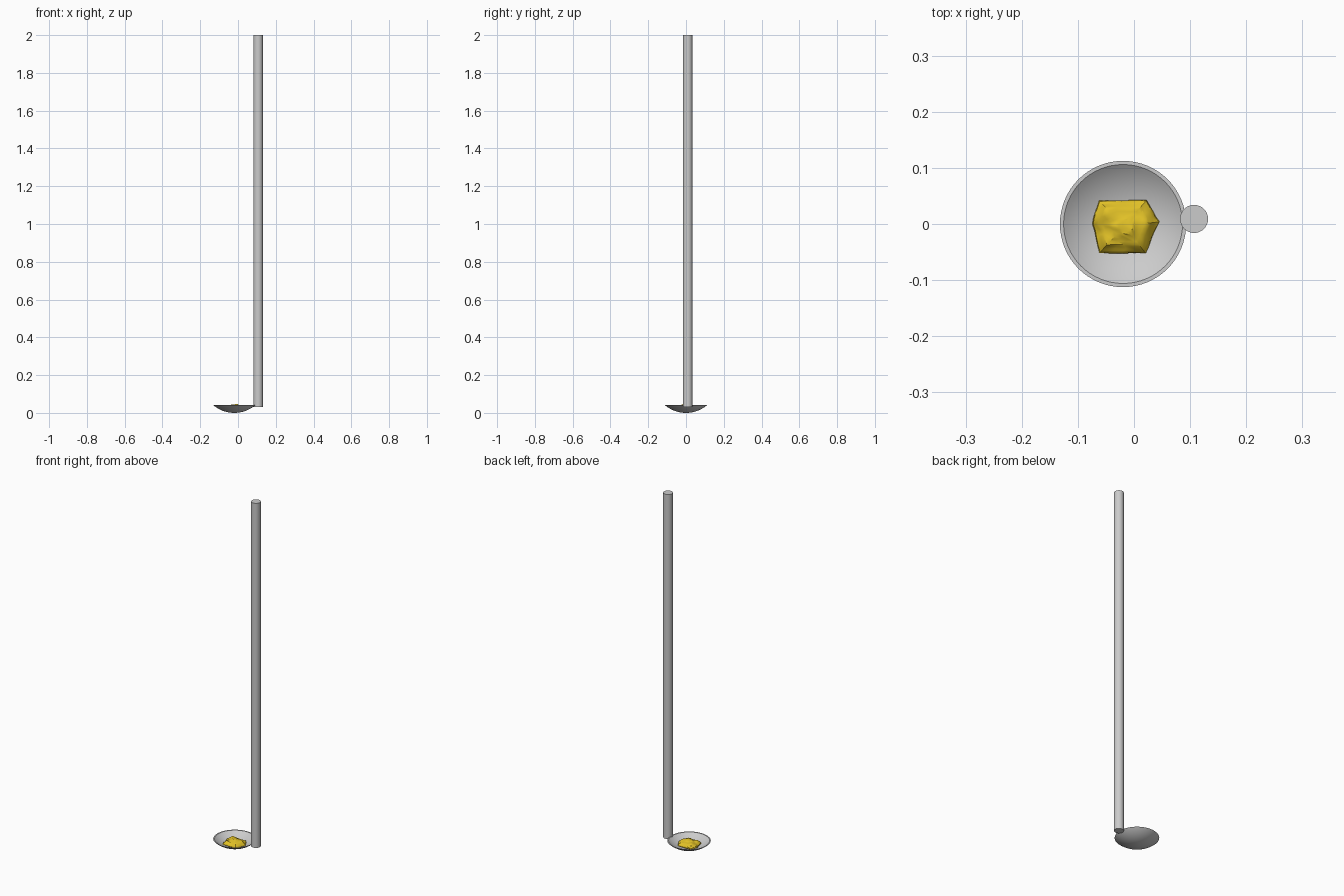
import bpy, bmesh, math
from mathutils import Vector, noise

if "Cube" in bpy.data.objects:
    bpy.data.objects.remove(bpy.data.objects["Cube"])


def finish(name, bm, angle, color=None):
    bmesh.ops.recalc_face_normals(bm, faces=bm.faces[:])
    me = bpy.data.meshes.new(name)
    bm.to_mesh(me)
    bm.free()
    ob = bpy.data.objects.new(name, me)
    bpy.context.collection.objects.link(ob)
    if color:
        mat = bpy.data.materials.new(name + "_material")
        mat.diffuse_color = color
        mat.use_nodes = True
        mat.node_tree.nodes["Principled BSDF"].inputs["Base Color"].default_value = mat.diffuse_color
        me.materials.append(mat)
    bpy.ops.object.select_all(action='DESELECT')
    ob.select_set(True)
    bpy.context.view_layer.objects.active = ob
    bpy.ops.object.shade_smooth_by_angle(angle=math.radians(angle))
    return ob


def cap_profile(radius, z_low, z_high, steps=14):
    """Arc of a spherical cap from its lowest point out to the rim."""
    h = z_high - z_low
    R = (radius ** 2 + h ** 2) / (2 * h)
    end = math.asin(radius / R)
    return [Vector((R * math.sin(end * i / steps), 0,
                    z_low + R - R * math.cos(end * i / steps)))
            for i in range(steps + 1)]


# shallow round bowl with a flat rim
bm = bmesh.new()
profile = cap_profile(0.1125, 0.0, 0.042) + cap_profile(0.106, 0.005, 0.042)[::-1]
verts = [bm.verts.new(p) for p in profile]
edges = [bm.edges.new(pair) for pair in zip(verts, verts[1:])]
bmesh.ops.spin(bm, geom=verts + edges, cent=(0, 0, 0), axis=(0, 0, 1),
               angle=math.tau, steps=64)
bmesh.ops.remove_doubles(bm, verts=bm.verts[:], dist=1e-5)
bowl = finish("bowl", bm, 35)
bowl.location = (-0.0195, 0, 0)

# long straight handle beside the rim
bm = bmesh.new()
bmesh.ops.create_cone(bm, cap_ends=True, segments=32, radius1=0.025,
                      radius2=0.025, depth=1.968)
handle = finish("handle", bm, 35)
handle.location = (0.107, 0.009, 1.016)

# rough gold nugget: stacked hexagon rings, subdivided and roughened
outline = [(-0.074, 0.0), (-0.062, -0.052), (0.021, -0.052),
           (0.045, 0.004), (0.022, 0.042), (-0.063, 0.042)]
center = Vector((-0.018, -0.004))
rings = [(0.7, 0.009), (1.0, 0.018), (0.97, 0.024), (0.68, 0.037), (0.28, 0.045)]
bm = bmesh.new()
loops = []
for scale, z in rings:
    loops.append([bm.verts.new((*(center + (Vector(p) - center) * scale), z))
                  for p in outline])
for low, high in zip(loops, loops[1:]):
    for i in range(6):
        j = (i + 1) % 6
        bm.faces.new((low[i], low[j], high[j], high[i]))
bm.faces.new(loops[0][::-1])
bm.faces.new(loops[-1])
bmesh.ops.triangulate(bm, faces=bm.faces[:])
bmesh.ops.subdivide_edges(bm, edges=bm.edges[:], cuts=3, use_grid_fill=True)
for v in bm.verts:
    rough = noise.noise(v.co * 38) * 0.006 + noise.noise(v.co * 90) * 0.002
    out = Vector((v.co.x - center.x, v.co.y - center.y, 0)) * 0.3
    if v.co.z > 0.02:
        v.co.z += rough
    v.co += out * rough * 20
finish("gold_nugget", bm, 30, (0.75, 0.53, 0.02, 1))
